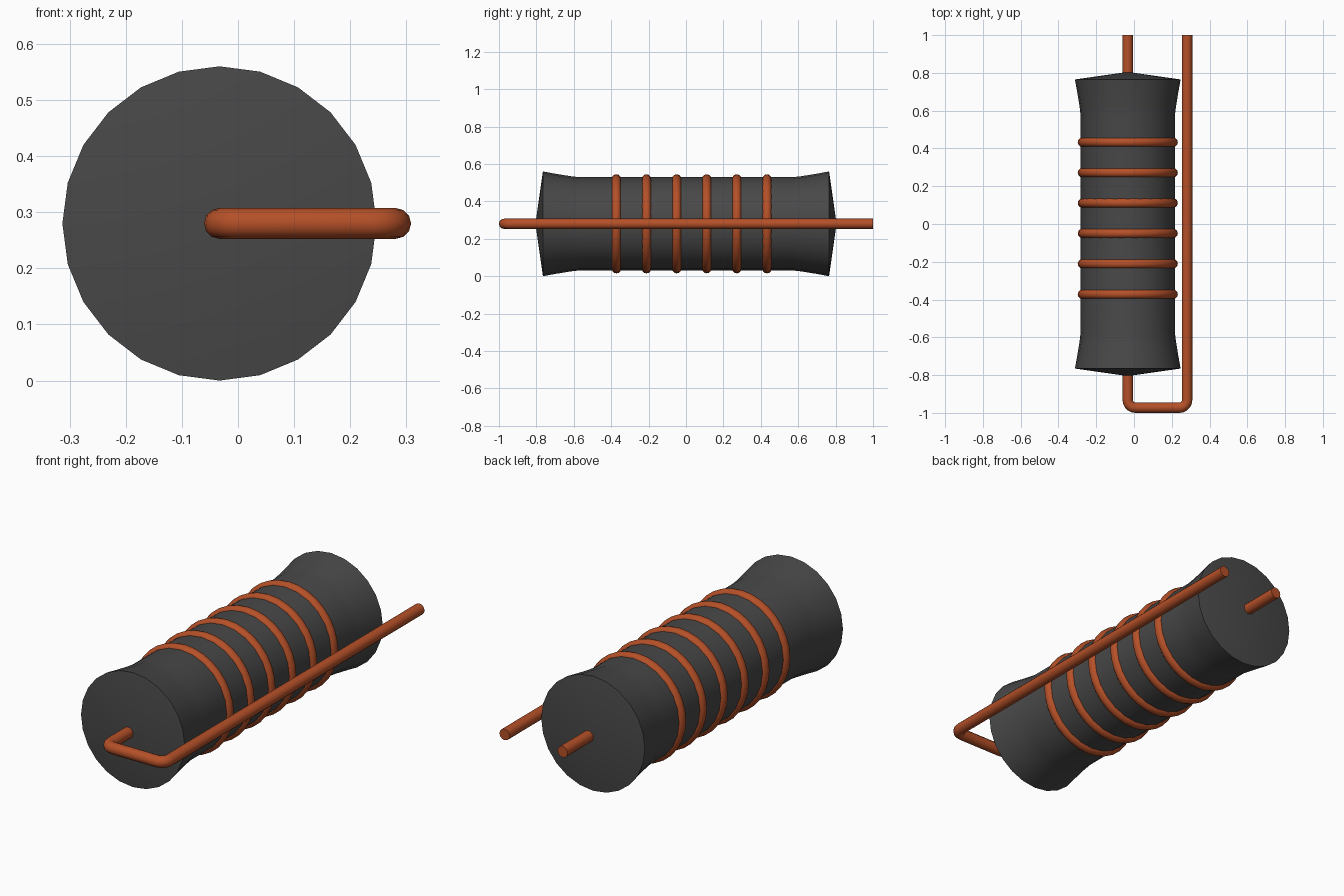
import bpy, bmesh, math
from mathutils import Vector, Matrix

cube = bpy.data.objects.get("Cube")
if cube:
    bpy.data.objects.remove(cube, do_unlink=True)

AXIS_X, AXIS_Z = -0.033, 0.28
WIRE_R = 0.0275


def material(name, rgb):
    m = bpy.data.materials.new(name)
    m.use_nodes = True
    m.diffuse_color = (*rgb, 1)
    bsdf = m.node_tree.nodes["Principled BSDF"]
    bsdf.inputs["Base Color"].default_value = (*rgb, 1)
    bsdf.inputs["Roughness"].default_value = 0.6
    return m


charcoal = material("charcoal", (0.065, 0.065, 0.065))
copper = material("copper", (0.46, 0.08, 0.021))


def finish(obj, mat):
    obj.data.materials.append(mat)
    bpy.ops.object.select_all(action="DESELECT")
    obj.select_set(True)
    bpy.context.view_layer.objects.active = obj
    bpy.ops.object.shade_smooth_by_angle(angle=math.radians(35))


def lathe(name, profile, sides, mat):
    """Revolve (radius, y) points about the long axis."""
    bm = bmesh.new()
    verts = [bm.verts.new((r, y, 0)) for r, y in profile]
    edges = [bm.edges.new(pair) for pair in zip(verts, verts[1:])]
    bmesh.ops.spin(bm, geom=verts + edges, cent=(0, 0, 0), axis=(0, 1, 0),
                   angle=math.tau, steps=sides)
    bmesh.ops.remove_doubles(bm, verts=bm.verts, dist=1e-4)
    bmesh.ops.recalc_face_normals(bm, faces=bm.faces)
    mesh = bpy.data.meshes.new(name)
    bm.to_mesh(mesh)
    bm.free()
    obj = bpy.data.objects.new(name, mesh)
    obj.location = (AXIS_X, 0, AXIS_Z)
    bpy.context.collection.objects.link(obj)
    finish(obj, mat)


# Flared body with shallow conical ends
half = [(0, 0.805), (0.28, 0.765), (0.268, 0.70), (0.255, 0.62), (0.249, 0.57)]
lathe("body", half + [(r, -y) for r, y in reversed(half)], 24, charcoal)

# Six bands round the body
for i in range(6):
    bpy.ops.mesh.primitive_torus_add(
        major_segments=32, minor_segments=12, major_radius=0.24, minor_radius=0.025,
        location=(AXIS_X, -0.372 + 0.161 * i, AXIS_Z), rotation=(math.pi / 2, 0, 0))
    band = bpy.context.object
    band.name = f"band_{i + 1}"
    finish(band, copper)


def bend(corner, start, end, radius=0.04, steps=5):
    """Arc rounding a right-angled corner between two directions."""
    c = Vector(corner) + radius * (Vector(start) + Vector(end))
    return [c - radius * (Vector(end) * math.cos(t) + Vector(start) * math.sin(t))
            for t in (math.pi / 2 * k / steps for k in range(steps + 1))]


def wire(name, points):
    """Sweep a round section along a flat path and close both ends."""
    bm = bmesh.new()
    rings = []
    for i, p in enumerate(points):
        d = (points[min(i + 1, len(points) - 1)] - points[max(i - 1, 0)]).normalized()
        side = Vector((d.y, -d.x, 0))
        rings.append([bm.verts.new(p + WIRE_R * (side * math.cos(a) + Vector((0, 0, math.sin(a)))))
                      for a in (math.tau * k / 12 for k in range(12))])
    for a, b in zip(rings, rings[1:]):
        for k in range(12):
            n = (k + 1) % 12
            bm.faces.new((a[k], a[n], b[n], b[k]))
    bm.faces.new(rings[0])
    bm.faces.new(rings[-1])
    bmesh.ops.recalc_face_normals(bm, faces=bm.faces)
    mesh = bpy.data.meshes.new(name)
    bm.to_mesh(mesh)
    bm.free()
    obj = bpy.data.objects.new(name, mesh)
    obj.location.z = AXIS_Z
    bpy.context.collection.objects.link(obj)
    finish(obj, copper)


# Straight rear lead, and front lead folded back alongside the body
FOLD_X, FOLD_Y = 0.281, -1 + WIRE_R
wire("rear_lead", [Vector((AXIS_X, 0.77, 0)), Vector((AXIS_X, 1, 0))])
wire("folded_lead",
     [Vector((AXIS_X, -0.77, 0))]
     + bend((AXIS_X, FOLD_Y, 0), (0, 1, 0), (1, 0, 0))
     + bend((FOLD_X, FOLD_Y, 0), (-1, 0, 0), (0, 1, 0))
     + [Vector((FOLD_X, 1, 0))])
